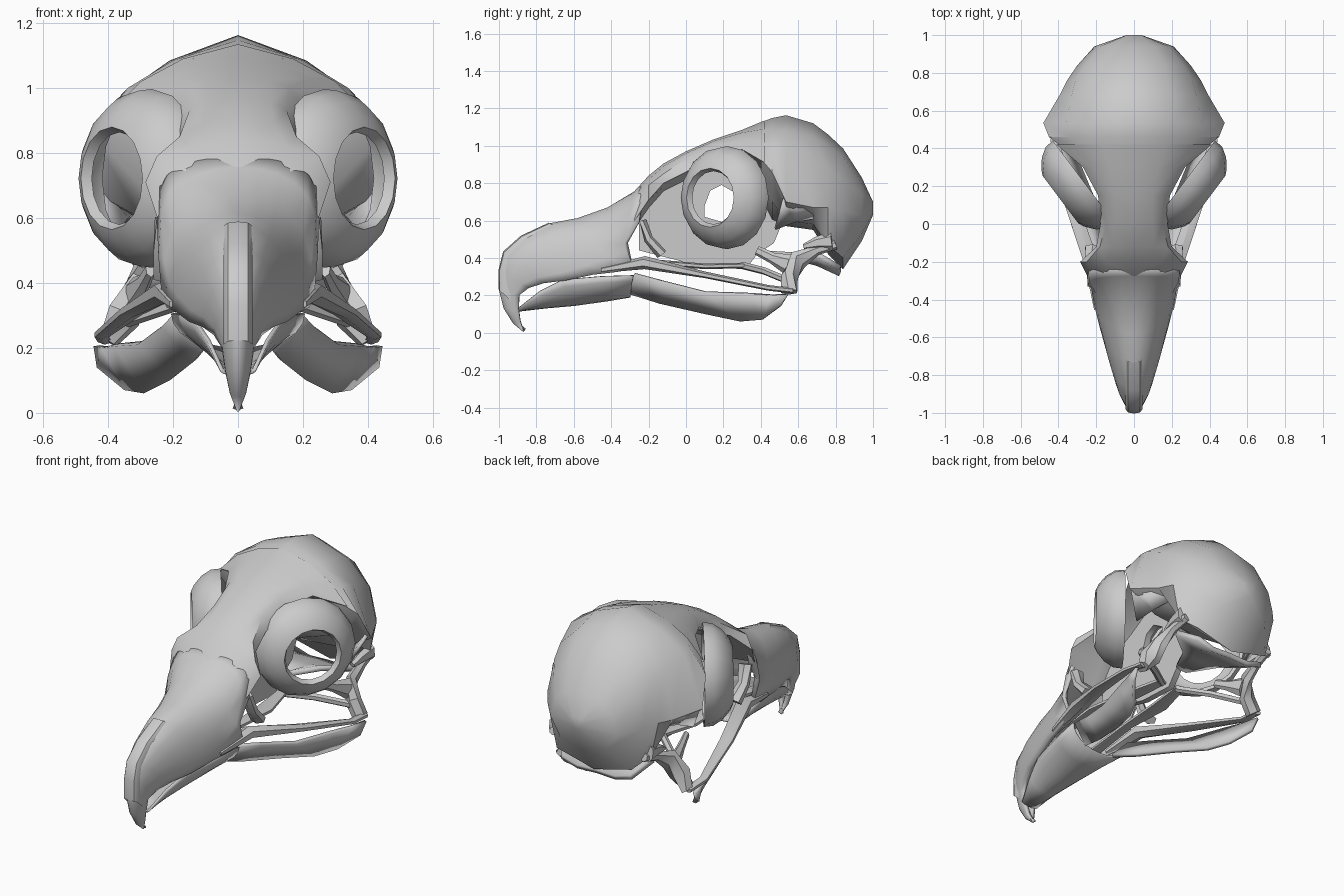
import bpy, bmesh, math
from mathutils import Vector


def finish(name, bm, thick=0, angle=38):
    bmesh.ops.remove_doubles(bm, verts=bm.verts, dist=0.0008)
    bmesh.ops.recalc_face_normals(bm, faces=bm.faces)
    me = bpy.data.meshes.new(name)
    bm.to_mesh(me)
    bm.free()
    me.shade_smooth()
    me.set_sharp_from_angle(angle=math.radians(angle))
    ob = bpy.data.objects.new(name, me)
    bpy.context.collection.objects.link(ob)
    if thick:
        mod = ob.modifiers.new("thickness", 'SOLIDIFY')
        mod.thickness = thick
        mod.offset = -1
    return ob


def loft(name, rows, thick=0, closed=False, caps=False):
    """Skin rows of points, built on both sides of x = 0."""
    bm = bmesh.new()
    for s in (1, -1):
        vs = [[bm.verts.new((s * p[0], p[1], p[2])) for p in r] for r in rows]
        n = len(rows[0])
        for a, b in zip(vs, vs[1:]):
            for i in range(n if closed else n - 1):
                j = (i + 1) % n
                bm.faces.new((a[i], a[j], b[j], b[i]))
        if caps:
            bm.faces.new(vs[0])
            bm.faces.new(vs[-1])
    return finish(name, bm, thick)


def bar(name, pts, sizes, sides=6):
    """Pair of tapering rods along a path, sizes are (width, height)."""
    P = [Vector(p) for p in pts]
    rows = []
    for i, p in enumerate(P):
        d = (P[min(i + 1, len(P) - 1)] - P[max(i - 1, 0)]).normalized()
        u = d.cross(Vector((0, 0, 1))).normalized()
        v = u.cross(d)
        w, h = sizes[min(i, len(sizes) - 1)]
        rows.append([p + u * w / 2 * math.cos(a) + v * h / 2 * math.sin(a)
                     for a in [2 * math.pi * (k + .5) / sides for k in range(sides)]])
    return loft(name, rows, closed=True, caps=True)


def arch(yc, zc, xe, ye, ze, p=0.8, n=6):
    """Half arch from a ridge point on the centre line to an outer edge."""
    row = []
    for i in range(n + 1):
        a = i / n * math.pi / 2
        k = math.cos(a) ** p if i < n else 0
        row.append((xe * math.sin(a), ye + (yc - ye) * k, ze + (zc - ze) * k))
    return row


# Hooked upper beak: ridge y, z then edge x, y, z and arch sharpness
beak = [(-.87, .004, .004, -.868, .006, 1), (-.925, .05, .025, -.885, .06, 1),
        (-.975, .13, .04, -.895, .13, 1), (-.998, .22, .05, -.892, .2, 1),
        (-1, .33, .075, -.84, .24, 1.1), (-.975, .43, .11, -.76, .265, 1.25),
        (-.88, .515, .15, -.64, .28, 1.35), (-.73, .585, .19, -.5, .31, 1.3),
        (-.58, .613, .22, -.37, .325, 1), (-.42, .67, .235, -.29, .36, .75),
        (-.275, .757, .245, -.33, .48, .55), (-.24, .79, .25, -.25, .6, .5)]
loft("upper_beak", [arch(*b) for b in beak], thick=.022)

# Raised ridge along the beak
ridge = [(b[0], b[1], min(.045, b[2])) for b in beak[:8]]
loft("beak_ridge", [[(0, y - .003, z + .004), (w * .7, y + .002, z), (w, y + .02, z - .01),
                     (w, y + .06, z - .05)] for y, z, w in ridge[3:]])

# Forehead roof between the orbits: y, top z, then three x, z points
roof = [(-.275, .758, .14, .732, .225, .655, .248, .6),
        (-.2, .84, .15, .82, .25, .79, .285, .71),
        (-.12, .905, .11, .89, .18, .85, .2, .8),
        (0, .97, .1, .96, .15, .93, .178, .86),
        (.15, 1.035, .1, 1.025, .16, 1.0, .19, .95),
        (.3, 1.085, .13, 1.07, .22, 1.03, .27, .98),
        (.42, 1.135, .17, 1.09, .3, 1.02, .41, .91)]
loft("forehead", [[(0, y, t), (a, y, b), (c, y, d), (e, y, f),
                   (.07, y, f - .02), (0, y, f - .05)]
                  for y, t, a, b, c, d, e, f in roof])

# Braincase: y, top z, four x, z points, bottom z
brain = [(.4, 1.125, .16, 1.085, .28, 1.02, .37, .93, .2, .82, .72),
         (.46, 1.148, .2, 1.085, .34, 1.0, .45, .86, .3, .7, .6),
         (.535, 1.163, .21, 1.085, .36, .98, .48, .7, .3, .6, .57),
         (.68, 1.12, .2, 1.05, .33, .92, .395, .67, .28, .58, .55),
         (.76, 1.06, .18, 1.0, .31, .87, .355, .67, .31, .47, .42),
         (.84, .985, .16, .94, .26, .82, .3, .65, .24, .4, .34),
         (.94, .83, .11, .8, .18, .74, .21, .63, .15, .53, .49),
         (1, .7, .03, .7, .04, .69, .04, .67, .03, .64, .63)]
loft("braincase", [[(0, s[0], s[1])] + [(s[i], s[0], s[i + 1]) for i in (2, 4, 6, 8)]
                   + [(0, s[0], s[10])] for s in brain], caps=True)

# Skull base, cheek and eye-socket processes
loft("skull_base", [[(0, .83, .335), (.12, .83, .33), (.22, .83, .36)],
                    [(0, .71, .39), (.14, .71, .385), (.28, .71, .43)],
                    [(0, .58, .42), (.06, .58, .42), (.12, .58, .43)],
                    [(0, .42, .43), (.02, .42, .43), (.04, .42, .44)]], thick=.03)
bar("ear_process", [(.31, .78, .49), (.3, .7, .48), (.29, .63, .46)], [(.05, .1), (.05, .07), (.04, .03)])
loft("socket_process", [[(.465, .525, .71), (.385, .48, .55)], [(.42, .6, .665), (.35, .58, .59)],
                        [(.36, .73, .67), (.32, .69, .61)]], thick=.02)
bar("tear_bone", [(.22, -.23, .6), (.23, -.2, .5), (.22, -.13, .42)], [(.08, .04), (.07, .05), (.09, .06)])

# Bony wall between the eyes, with its window
cu = bpy.data.curves.new("eye_septum", 'CURVE')
cu.dimensions, cu.fill_mode, cu.extrude = '2D', 'BOTH', .018
outline = [(-.25, .6), (-.25, .44), (.1, .35), (.32, .34), (.38, .42), (.47, .48),
           (.52, .6), (.5, .92), (.2, 1), (0, .93), (-.25, .74)]
window = [(.1, .62), (.1, .68), (.13, .76), (.19, .79), (.26, .75), (.26, .64), (.2, .59)]
for loop in (outline, window):
    sp = cu.splines.new('POLY')
    sp.points.add(len(loop) - 1)
    for q, (a, b) in zip(sp.points, loop):
        q.co = (a, b, 0, 1)
    sp.use_cyclic_u = True
septum = bpy.data.objects.new("eye_septum", cu)
septum.rotation_euler = (math.pi / 2, 0, math.pi / 2)
bpy.context.collection.objects.link(septum)
bpy.context.view_layer.objects.active = septum
septum.select_set(True)
bpy.ops.object.convert(target='MESH')

# Domed eye rings, facing outward and forward: depth along axis, radius
axis, side, up = Vector((.8, -.6, 0)), Vector((.6, .8, 0)), Vector((0, 0, 1))
base = Vector((.265, .222, .722))
dome = [(.0, .255), (0, .275), (.05, .27), (.1, .238), (.14, .19), (.155, .158),
        (.125, .142), (.115, .18), (.08, .225), (.04, .25), (0, .255)]
loft("eye_ring", [[base + axis * d + (side * math.cos(a) + up * math.sin(a)) * r
                   for a in [2 * math.pi * k / 16 for k in range(16)]] for d, r in dome], closed=True)

# Cheek bars, jaw hinge and palate rods
bar("cheek_bar", [(.19, -.45, .335), (.22, -.22, .375), (.33, .1, .31), (.42, .44, .24), (.41, .57, .225)],
    [(.05, .03), (.09, .07), (.08, .035), (.05, .03), (.05, .03)])
bar("hinge_bone", [(.4, .55, .22), (.35, .555, .3), (.31, .6, .39), (.3, .7, .44), (.29, .8, .47)],
    [(.1, .06), (.08, .12), (.06, .11), (.05, .05), (.05, .05)])
bar("hinge_prong", [(.32, .56, .36), (.29, .46, .4), (.27, .38, .44)], [(.06, .12), (.04, .06), (.03, .05)])
bar("palate_rod", [(.13, -.5, .34), (.13, -.2, .38), (.1, .1, .355), (.06, .32, .36)],
    [(.07, .025), (.06, .03), (.1, .03), (.06, .03)])
bar("wing_bone", [(.05, .3, .36), (.2, .42, .33), (.35, .54, .28)], [(.04, .04)])

# Lower jaw: scooped front and two flaring branches
scoop = [(-.895, .125, .045, -.895, .135), (-.75, .142, .085, -.78, .225),
         (-.6, .155, .125, -.66, .285), (-.42, .18, .165, -.45, .303),
         (-.3, .2, .195, -.28, .308)]
loft("lower_beak", [arch(*s, p=1) for s in scoop], thick=.012)
branch = [((.195, -.28, .308), (.1, -.3, .205)), ((.235, -.12, .265), (.14, -.14, .155)),
          ((.31, .1, .21), (.21, .1, .1)), ((.38, .32, .205), (.29, .29, .06)),
          ((.42, .45, .2), (.35, .41, .07)), ((.445, .54, .205), (.435, .5, .14))]
loft("lower_jaw_branch", branch, thick=.02)
